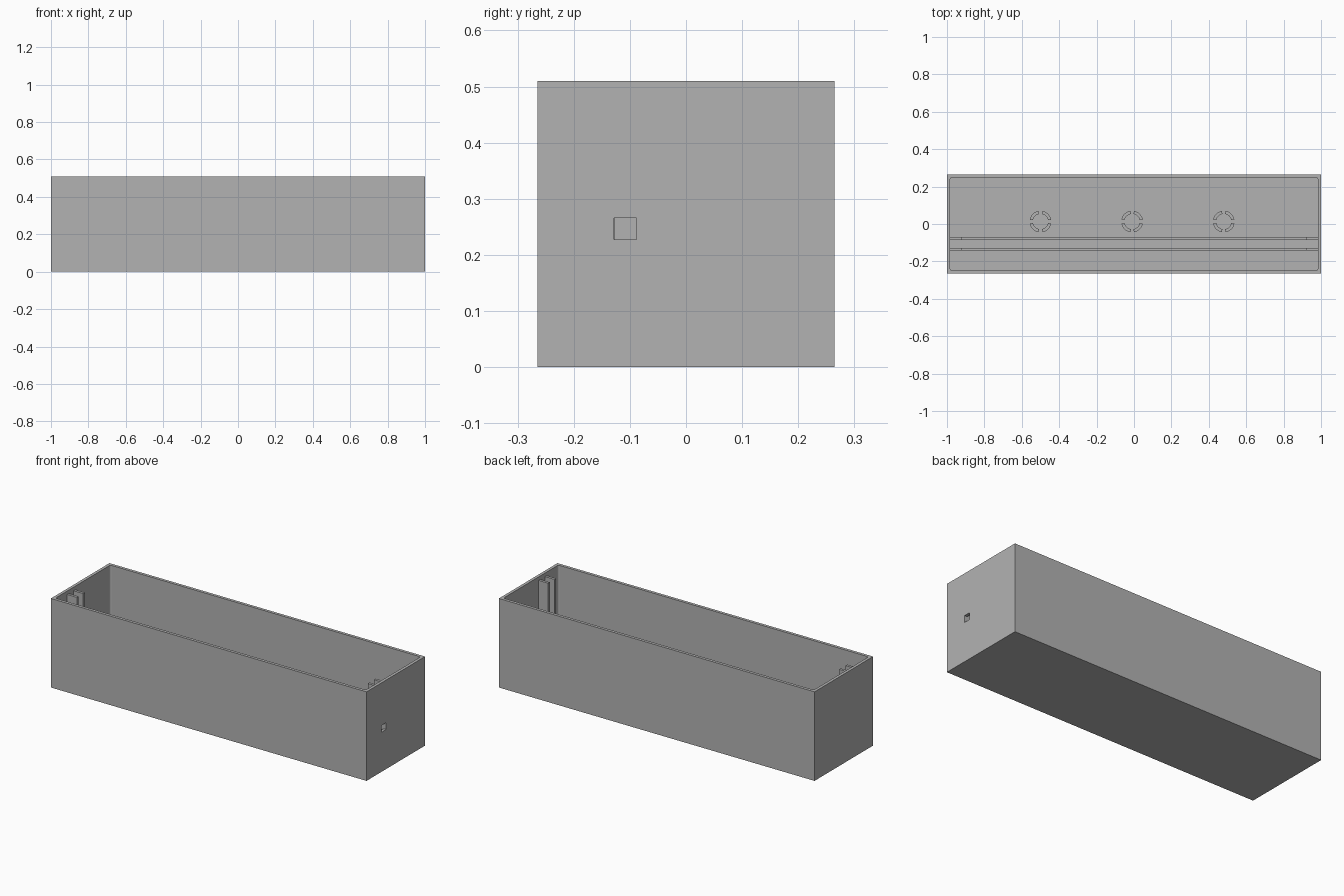
import bpy
import bmesh
from math import cos, sin, radians
from mathutils import Vector

cube = bpy.data.objects.get("Cube")
if cube:
    bpy.data.objects.remove(cube, do_unlink=True)

LENGTH, DEPTH, HEIGHT = 2.0, 0.53, 0.51
WALL = 0.017
INNER_X = LENGTH / 2 - WALL

grey = bpy.data.materials.new("plain grey")
grey.use_nodes = True
grey.diffuse_color = (0.45, 0.45, 0.45, 1)
grey.node_tree.nodes["Principled BSDF"].inputs["Base Color"].default_value = grey.diffuse_color


def prism(name, outline, direction):
    """Extrude a planar outline along a direction into a closed solid."""
    bm = bmesh.new()
    face = bm.faces.new([bm.verts.new(p) for p in outline])
    grown = bmesh.ops.extrude_face_region(bm, geom=[face], use_keep_orig=True)
    verts = [g for g in grown["geom"] if isinstance(g, bmesh.types.BMVert)]
    bmesh.ops.translate(bm, verts=verts, vec=Vector(direction))
    bmesh.ops.recalc_face_normals(bm, faces=bm.faces)
    mesh = bpy.data.meshes.new(name)
    bm.to_mesh(mesh)
    bm.free()
    mesh.materials.append(grey)
    obj = bpy.data.objects.new(name, mesh)
    bpy.context.collection.objects.link(obj)
    return obj


def box(name, x0, x1, y0, y1, z0, z1):
    outline = [(x0, y0, z0), (x1, y0, z0), (x1, y1, z0), (x0, y1, z0)]
    return prism(name, outline, (0, 0, z1 - z0))


def cut(target, cutter):
    cutter.hide_render = True
    cutter.hide_set(True)
    cutter.display_type = 'WIRE'
    mod = target.modifiers.new(cutter.name, 'BOOLEAN')
    mod.operation = 'DIFFERENCE'
    mod.solver = 'EXACT'
    mod.object = cutter
    bpy.context.view_layer.objects.active = target
    bpy.ops.object.modifier_apply(modifier=mod.name)
    bpy.data.objects.remove(cutter, do_unlink=True)


# Open box with softened inside corners
shell = box("open_box", -LENGTH / 2, LENGTH / 2, -DEPTH / 2, DEPTH / 2, 0, HEIGHT)
inner_y, r = DEPTH / 2 - WALL, 0.01
cavity = []
for i, (sx, sy) in enumerate([(1, 1), (-1, 1), (-1, -1), (1, -1)]):
    for step in range(4):
        a = radians(90 * i + 30 * step)
        cavity.append((sx * (INNER_X - r) + r * cos(a), sy * (inner_y - r) + r * sin(a), WALL))
cut(shell, prism("cavity_cutter", cavity, (0, 0, HEIGHT)))

# Square cable hole in the end wall
cut(shell, box("hole_cutter", 0.95, 1.05, -0.128, -0.088, 0.227, 0.266))

# Pair of U-shaped guide rails forming a panel slot
wide, narrow, rail_top, sill = INNER_X + 0.002, 0.922, 0.49, 0.06
for name, y in (("front_guide_rail", -0.142), ("back_guide_rail", -0.085)):
    half = [(narrow, sill), (narrow, rail_top), (wide, rail_top), (wide, WALL - 0.002)]
    profile = half + [(-x, z) for x, z in reversed(half)]
    prism(name, [(x, y, z) for x, z in profile], (0, 0.015, 0))

# Three split rings standing on the floor
for n, cx in enumerate((-0.5, -0.01, 0.48), 1):
    for q in range(4):
        angles = [radians(90 * q + 10 + 10 * k) for k in range(8)]
        arc = [(0.058, a) for a in angles] + [(0.041, a) for a in reversed(angles)]
        prism(f"ring_{n}_segment_{q + 1}",
              [(cx + rad * cos(a), 0.013 + rad * sin(a), WALL - 0.002) for rad, a in arc],
              (0, 0, 0.045))
